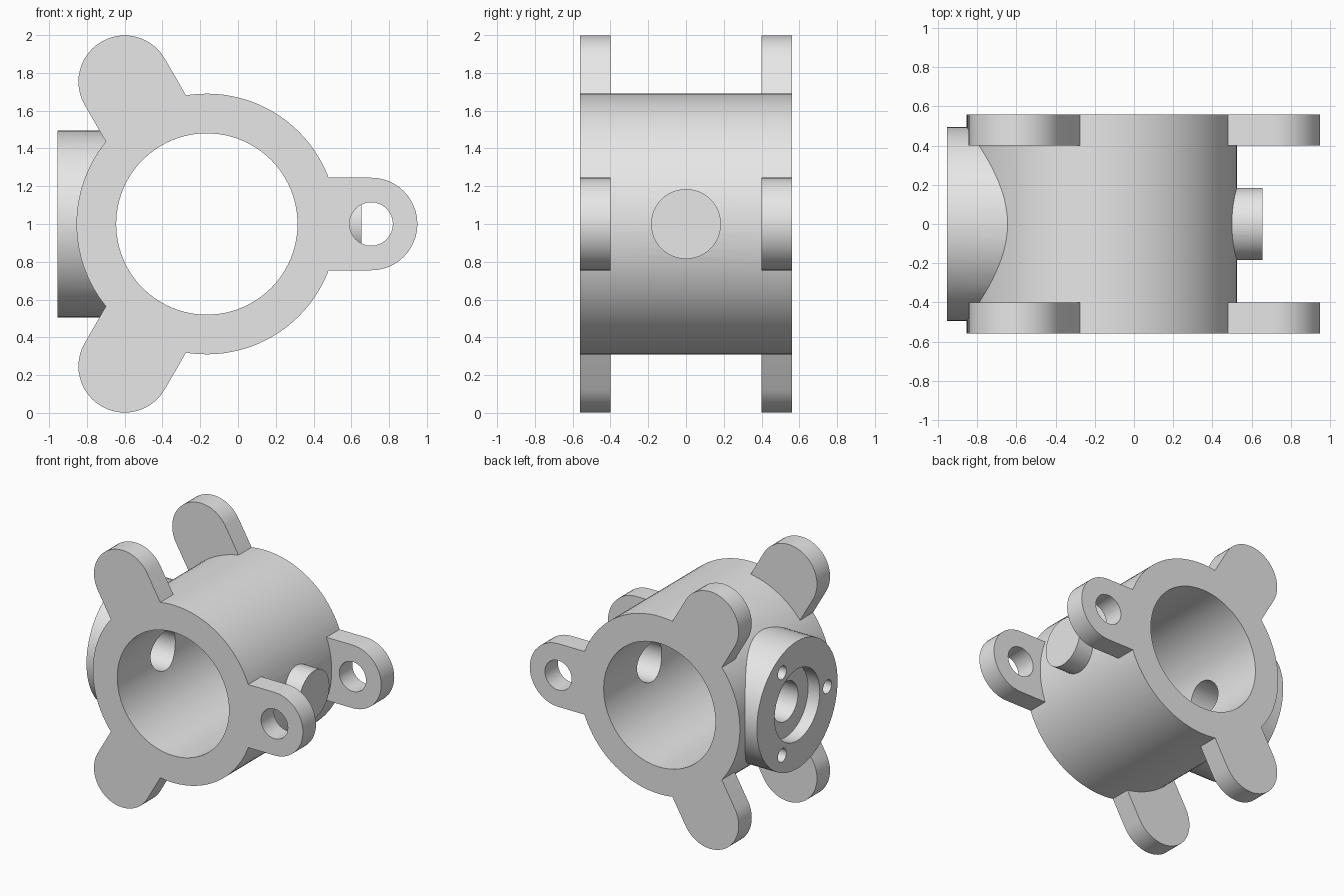
import bpy, bmesh, math
from mathutils import Matrix, Vector

if "Cube" in bpy.data.objects:
    bpy.data.objects.remove(bpy.data.objects["Cube"])

CX, CZ = -0.165, 1.0          # bore axis position
HALF = 0.56                   # half length of the housing
LUG_DIST, LUG_R, LUG_T = 0.87, 0.245, 0.16

grey = bpy.data.materials.new("cast_grey")
grey.diffuse_color = (0.8, 0.8, 0.8, 1)
grey.use_nodes = True
grey.node_tree.nodes["Principled BSDF"].inputs["Base Color"].default_value = grey.diffuse_color


def prism(name, outline, axis, start, end, matrix=None):
    """Extrude a 2D outline along x (outline = y, z) or y (outline = x, z)."""
    def place(a, b, t):
        return Vector((t, a, b)) if axis == "x" else Vector((a, t, b))
    bm = bmesh.new()
    face = bm.faces.new([bm.verts.new(place(a, b, start)) for a, b in outline])
    new = bmesh.ops.extrude_face_region(bm, geom=[face])["geom"]
    shift = place(0, 0, end - start)
    bmesh.ops.translate(bm, vec=shift, verts=[g for g in new if isinstance(g, bmesh.types.BMVert)])
    if matrix:
        bm.transform(matrix)
    bmesh.ops.recalc_face_normals(bm, faces=bm.faces)
    mesh = bpy.data.meshes.new(name)
    bm.to_mesh(mesh)
    bm.free()
    mesh.materials.append(grey)
    obj = bpy.data.objects.new(name, mesh)
    bpy.context.collection.objects.link(obj)
    return obj


def circle(r, a=0.0, b=0.0, n=48):
    return [(a + r * math.cos(2 * math.pi * i / n), b + r * math.sin(2 * math.pi * i / n))
            for i in range(n)]


def combine(target, others, operation):
    """Apply a boolean with each of the other parts, then remove them."""
    for other in others:
        mod = target.modifiers.new("bool", "BOOLEAN")
        mod.operation, mod.solver, mod.object = operation, "EXACT", other
        deps = bpy.context.evaluated_depsgraph_get()
        mesh = bpy.data.meshes.new_from_object(target.evaluated_get(deps))
        target.modifiers.clear()
        target.data = mesh
        bpy.data.objects.remove(other)


# Main barrel
housing = prism("housing", circle(0.69, CX, CZ, 96), "y", -HALF, HALF)

# Rounded mounting lugs, three at each end
solids, cutters = [], []
arc = [(LUG_DIST + LUG_R * math.cos(t), LUG_R * math.sin(t))
       for t in (math.pi * (i / 24 - 0.5) for i in range(25))]
lug = [(0.5, -LUG_R)] + arc + [(0.5, LUG_R)]
for k in range(3):
    turn = Matrix.Translation((CX, 0, CZ)) @ Matrix.Rotation(k * 2 * math.pi / 3, 4, "Y")
    for y0, y1 in ((-HALF, LUG_T - HALF), (HALF - LUG_T, HALF)):
        solids.append(prism("lug", lug, "y", y0, y1, turn))
        cutters.append(prism("lug_hole", circle(0.115, LUG_DIST, 0, 32), "y",
                             y0 - 0.05, y1 + 0.05, turn))

# Side port boss and the plugged pin opposite it
solids.append(prism("port_boss", circle(0.495, 0, CZ, 72), "x", -0.955, -0.3))
solids.append(prism("pin", circle(0.185, 0, CZ), "x", 0.4, 0.655))

# Bore, cross hole, counterbore and bolt holes
cutters.append(prism("bore", circle(0.48, CX, CZ, 96), "y", -0.7, 0.7))
cutters.append(prism("cross_hole", circle(0.152, 0, CZ), "x", -1.1, 0.55))
cutters.append(prism("counterbore", circle(0.277, 0, CZ), "x", -1.1, -0.855))
for deg in (60, 180, 300):
    a = math.radians(deg)
    cutters.append(prism("bolt_hole", circle(0.052, 0.37 * math.cos(a), CZ + 0.37 * math.sin(a), 24),
                         "x", -1.1, -0.755))

combine(housing, solids, "UNION")
combine(housing, cutters, "DIFFERENCE")

bpy.context.view_layer.objects.active = housing
housing.select_set(True)
bpy.ops.object.shade_smooth_by_angle(angle=math.radians(30))
